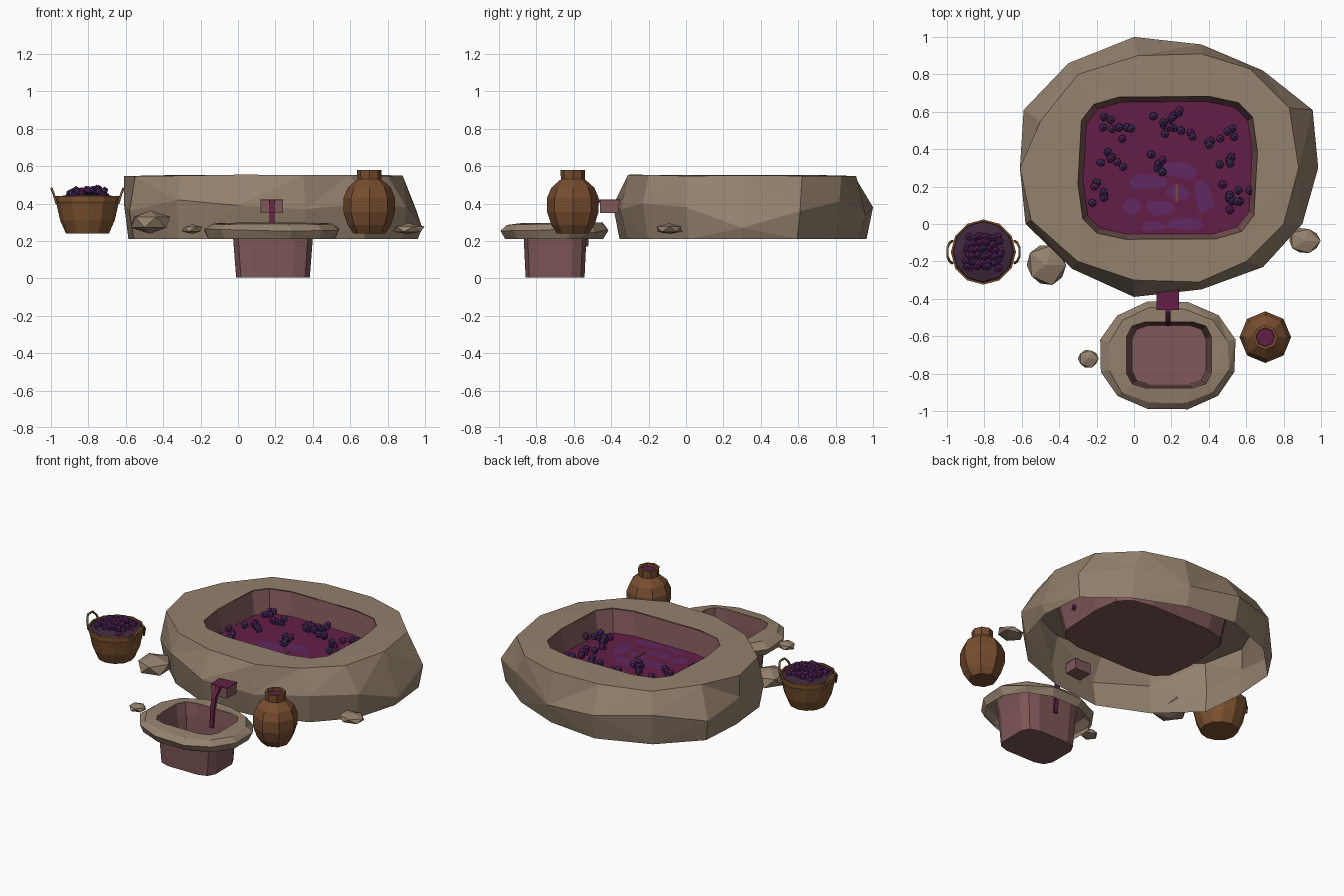
import bpy, bmesh, math, random
from mathutils import Vector

if "Cube" in bpy.data.objects:
    bpy.data.objects.remove(bpy.data.objects["Cube"])

random.seed(4)


def mat(name, r, g, b):
    lin = [((c / 255 + 0.055) / 1.055) ** 2.4 for c in (r, g, b)]
    m = bpy.data.materials.new(name)
    m.diffuse_color = (*lin, 1)
    m.use_nodes = True
    m.node_tree.nodes["Principled BSDF"].inputs["Base Color"].default_value = m.diffuse_color
    return m


ROCK = mat("stone", 148, 129, 109)
LINER = mat("pink_plaster", 127, 87, 87)
JUICE = mat("juice", 99, 31, 70)
FOAM = mat("juice_violet", 96, 40, 98)
GRAPE = mat("grape", 70, 42, 94)
GRAPE2 = mat("grape_red", 90, 34, 92)
CLAY = mat("clay", 119, 77, 47)
WICKER = mat("wicker", 126, 83, 47)
SHADE = mat("basket_inside", 62, 40, 60)


def finish(name, bm, *mats):
    me = bpy.data.meshes.new(name)
    bm.to_mesh(me)
    bm.free()
    for m in mats:
        me.materials.append(m)
    ob = bpy.data.objects.new(name, me)
    bpy.context.collection.objects.link(ob)
    return ob


def loft(name, rings, m, cap0=False, cap1=False, tri=False):
    """Skin a stack of closed rings; rings run counter-clockwise, first ring lowest outside."""
    bm = bmesh.new()
    vs = [[bm.verts.new(p) for p in r] for r in rings]
    n = len(rings[0])
    for a, b in zip(vs, vs[1:]):
        for i in range(n):
            j = (i + 1) % n
            bm.faces.new((a[i], a[j], b[j], b[i]))
    if cap0:
        bm.faces.new(vs[0][::-1])
    if cap1:
        bm.faces.new(vs[-1])
    if tri:
        bmesh.ops.triangulate(bm, faces=[f for f in bm.faces if len(f.verts) == 4])
    return finish(name, bm, m)


def oval(cx, cy, a, b, z, n, p=2.0, start=0.0, jit=0.0):
    """Ring on an ellipse (p=2) or rounded rectangle (p>2)."""
    out = []
    for i in range(n):
        t = start + math.tau * i / n
        c, s = math.cos(t), math.sin(t)
        k = 1 + random.uniform(-jit, jit)
        out.append((cx + a * k * math.copysign(abs(c) ** (2 / p), c),
                    cy + b * k * math.copysign(abs(s) ** (2 / p), s), z))
    return out


def box(name, x0, x1, y0, y1, z0, z1, m):
    ring = [(x0, y0), (x1, y0), (x1, y1), (x0, y1)]
    return loft(name, [[(x, y, z) for x, y in ring] for z in (z0, z1)], m, True, True)


def grapes(name, spots, r, *mats):
    bm = bmesh.new()
    for k, p in enumerate(spots):
        res = bmesh.ops.create_icosphere(bm, subdivisions=1, radius=r)
        bmesh.ops.translate(bm, verts=res["verts"], vec=p)
        for f in {f for v in res["verts"] for f in v.link_faces}:
            f.material_index = k % 4 == 0
    return finish(name, bm, *mats)


# Large stone vat: open-bottomed rock shell
mid = [(0, 1, .38), (-.35, .86, .42), (-.59, .61, .35), (-.61, .3, .4), (-.58, 0, .36),
       (-.33, -.24, .42), (0, -.39, .39), (.36, -.35, .37), (.69, -.23, .4), (.9, 0, .38),
       (.985, .3, .27), (.955, .61, .36), (.69, .82, .41), (.36, .96, .34)]
top = [(.02, .9), (-.3, .8), (-.5, .55), (-.61, .3), (-.55, .02), (-.3, -.2), (0, -.3),
       (.35, -.31), (.6, -.2), (.8, 0), (.88, .3), (.83, .62), (.62, .83), (.36, .91)]
START = math.radians(105)
bottom = [(.19 + (x - .19) * .97, .3 + (y - .3) * .95, .21) for x, y, z in mid]
loft("vat_rock", [bottom, mid,
                  [(x, y, .55 + random.uniform(-.005, .005)) for x, y in top],
                  oval(.18, .3, .48, .385, .553, 14, 4.4, START)], ROCK, tri=True)

# Plastered basin inside the vat
loft("vat_basin", [oval(.18, .3, .44, .345, .33, 14, 4.4, START),
                   oval(.18, .3, .48, .385, .55, 14, 4.4, START)], LINER, cap0=True)
loft("vat_juice", [oval(.18, .3, .445, .35, .39, 14, 4.4, START),
                   oval(.18, .3, .452, .358, .40, 14, 4.4, START)], JUICE, cap1=True)

# Violet swirls and a scrap of stalk lying on the juice
bm = bmesh.new()
for cx, cy, a, b in ((.06, .22, .1, .045), (.25, .29, .1, .05), (.37, .15, .055, .1),
                     (.14, .08, .08, .045), (-.02, .09, .05, .05), (.28, .0, .1, .03),
                     (.24, .17, .06, .04), (.1, -.01, .06, .025)):
    bm.faces.new([bm.verts.new(p) for p in oval(cx, cy, a, b, .403, 9, 2, random.random(), .25)])
finish("juice_swirls", bm, FOAM)
box("grape_stalk", .222, .234, .12, .21, .402, .408, CLAY)

# Floating grapes in loose clusters
spots = []
for cx, cy, n in ((-.13, .54, 4), (-.04, .49, 4), (-.14, .36, 4), (-.06, .34, 2), (-.19, .2, 3), (-.19, .14, 3),
                  (.13, .55, 3), (.24, .58, 4), (.2, .5, 4), (.28, .48, 3), (.12, .35, 3), (.14, .29, 3),
                  (.5, .49, 4), (.39, .41, 3), (.48, .33, 4), (.52, .11, 4), (.58, .15, 4), (.49, .18, 2)):
    for _ in range(n):
        spots.append((cx + random.uniform(-.04, .04), cy + random.uniform(-.035, .035),
                      random.uniform(.405, .455)))
grapes("floating_grapes", spots, .025, GRAPE, GRAPE2)

# Spout and falling juice
box("spout", .12, .24, -.46, -.27, .35, .415, LINER)
box("spout_juice", .12, .24, -.46, -.27, .415, .421, JUICE)
loft("juice_stream", [[(x, y, z) for x, y in ((.168, y0), (.196, y0), (.196, y0 + d), (.168, y0 + d))]
                      for y0, d, z in ((-.545, .022, .17), (-.535, .022, .3), (-.52, .025, .37), (-.475, .03, .421))],
     JUICE, True, True)

# Small collecting bowl: rock rim and plastered pit
S = math.radians(15)
rim_mid = [(x, y, .25 + random.uniform(-.015, .015))
           for x, y, z in oval(.18, -.705, .372, .296, 0, 12, 2.2, S, .012)]
rim_top = [(x, y, .292 + .025 * (y + .7)) for x, y, z in oval(.18, -.705, .33, .262, 0, 12, 2.2, S, .03)]
loft("bowl_rock", [oval(.18, -.705, .348, .27, .21, 12, 2.2, S), rim_mid, rim_top,
                   oval(.187, -.70, .23, .18, .296, 12, 4.5, S)], ROCK, tri=True)
loft("bowl_basin", [oval(.187, -.70, .2, .16, .005, 12, 4.5, S),
                    oval(.187, -.70, .216, .17, .21, 12, 4.5, S),
                    oval(.187, -.70, .23, .18, .294, 12, 4.5, S)], LINER, cap0=True)

# Clay jar with juice in the neck
loft("jar", [oval(.702, -.605, r, r, z, 8) for r, z in
             ((.085, .24), (.115, .285), (.138, .355), (.138, .43), (.115, .485), (.064, .53),
              (.066, .58), (.05, .58), (.047, .55))], CLAY, cap0=True)
loft("jar_juice", [oval(.702, -.605, .049, .049, z, 8) for z in (.55, .562)], JUICE, cap1=True)

# Wicker basket, rim and contents
BX, BY = -.805, -.15
loft("basket", [oval(BX, BY, r, r, z, 12) for r, z in
                ((.115, .24), (.146, .31), (.166, .40), (.172, .41), (.174, .44), (.164, .44), (.16, .42))],
     WICKER, cap0=True)
loft("basket_inside", [oval(BX, BY, r, r, z, 12) for r, z in ((.163, .428), (.155, .436), (.1, .448))],
     SHADE, cap1=True)
heap = []
for k in range(42):
    i, j = k % 7 - 3, k // 7 - 2.5
    x, y = i * .029 + random.uniform(-.01, .01), j * .034 + random.uniform(-.01, .01)
    heap.append((BX + x, BY + y, .48 - 2.2 * (x * x + y * y) + random.uniform(-.02, .008)))
grapes("basket_grapes", heap, .022, GRAPE2, GRAPE)

# Basket handles: bent loops on both sides
for sgn, side in ((-1, "left"), (1, "right")):
    cu = bpy.data.curves.new("basket_handle_" + side, "CURVE")
    cu.dimensions = "3D"
    cu.bevel_depth = .007
    cu.bevel_resolution = 0
    sp = cu.splines.new("POLY")
    pts = [(.165, -.06, .40), (.18, -.05, .45), (.192, -.025, .48), (.192, .025, .48), (.18, .05, .45), (.165, .06, .40)]
    sp.points.add(len(pts) - 1)
    for q, (x, y, z) in zip(sp.points, pts):
        q.co = (BX + sgn * x, BY + y, z, 1)
    cu.materials.append(WICKER)
    ob = bpy.data.objects.new("basket_handle_" + side, cu)
    bpy.context.collection.objects.link(ob)

# Loose stones with flat undersides
for i, (x, y, z, a, b, c) in enumerate(((-.47, -.22, .30, .115, .12, .064),
                                        (-.245, -.72, .262, .06, .055, .027),
                                        (.912, -.09, .263, .093, .078, .032))):
    bm = bmesh.new()
    bmesh.ops.create_icosphere(bm, subdivisions=1, radius=1)
    for v in bm.verts:
        k = random.uniform(.92, 1.05)
        v.co = Vector((x + a * k * v.co.x, y + b * k * v.co.y, max(z + c * v.co.z, .238)))
    finish(f"loose_stone_{i + 1}", bm, ROCK)
